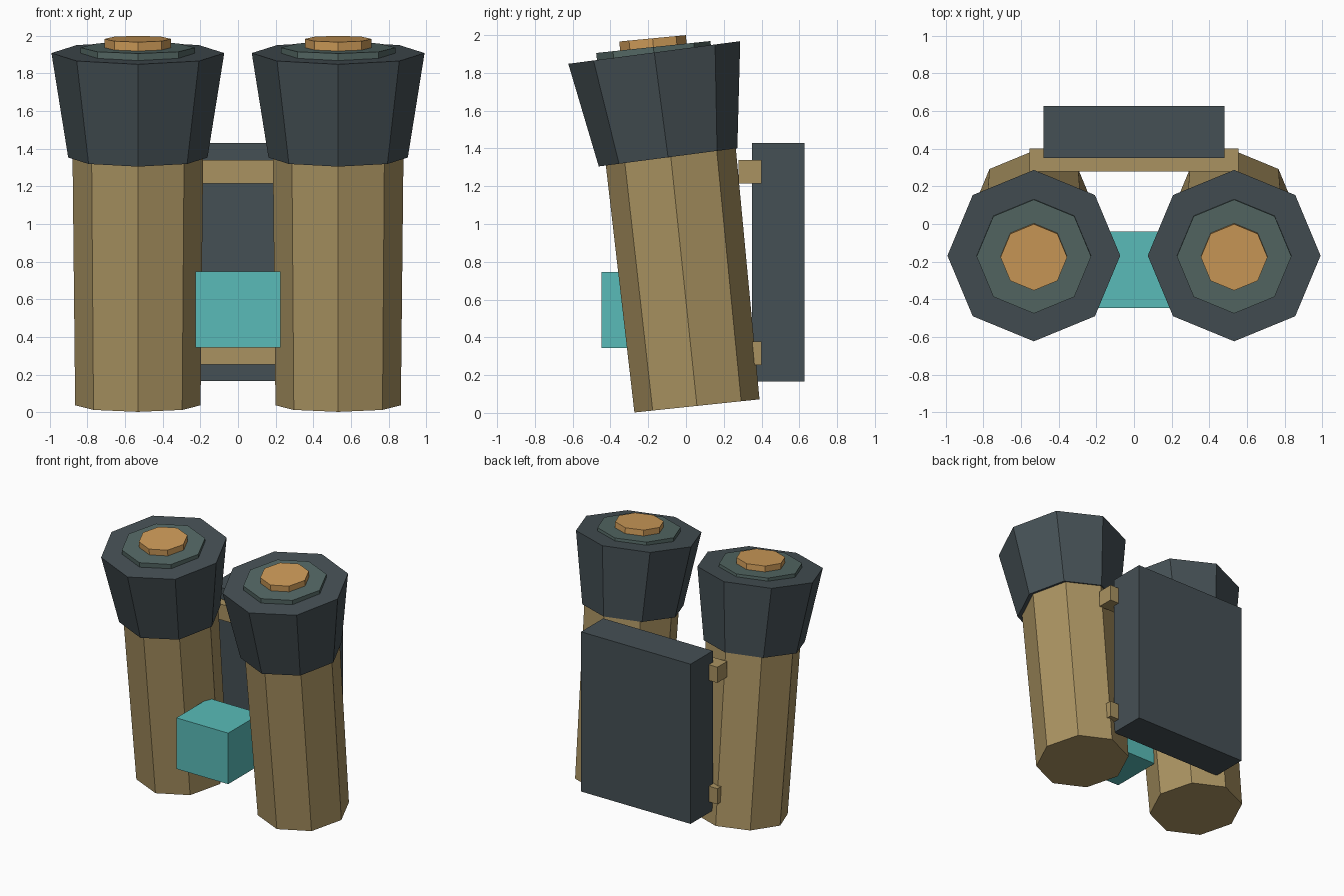
import bpy, bmesh
from mathutils import Vector, Matrix
from math import sin, cos, pi

if "Cube" in bpy.data.objects:
    bpy.data.objects.remove(bpy.data.objects["Cube"])


def material(name, rgb):
    m = bpy.data.materials.new(name)
    m.diffuse_color = (*rgb, 1)
    m.use_nodes = True
    m.node_tree.nodes["Principled BSDF"].inputs["Base Color"].default_value = m.diffuse_color
    return m


TAN = material("tan", (0.40, 0.29, 0.12))
SLATE = material("slate", (0.06, 0.08, 0.09))
GREEN = material("grey_green", (0.09, 0.14, 0.13))
ORANGE = material("orange", (0.62, 0.33, 0.10))
TEAL = material("teal", (0.10, 0.50, 0.48))


def finish(name, bm, mat):
    bmesh.ops.recalc_face_normals(bm, faces=bm.faces)
    me = bpy.data.meshes.new(name)
    bm.to_mesh(me)
    bm.free()
    me.materials.append(mat)
    ob = bpy.data.objects.new(name, me)
    bpy.context.collection.objects.link(ob)


def box(name, lo, hi, mat):
    lo, hi = Vector(lo), Vector(hi)
    bm = bmesh.new()
    bmesh.ops.create_cube(bm, size=1)
    bmesh.ops.scale(bm, vec=hi - lo, verts=bm.verts)
    bmesh.ops.translate(bm, vec=(lo + hi) / 2, verts=bm.verts)
    finish(name, bm, mat)


def frustum(name, x, start, end, r1, r2, mat):
    """Eight-sided frustum between two (y, z) points, leaning about x."""
    a, b = Vector((x, *start)), Vector((x, *end))
    d = b - a
    tilt = Vector((0, d.z, -d.y)).normalized()   # section direction in y-z
    bm = bmesh.new()
    rings = []
    for c, r in ((a, r1), (b, r2)):
        rings.append([bm.verts.new(c + r * (Vector((cos(t), 0, 0)) + tilt * sin(t)))
                      for t in (i * pi / 4 for i in range(8))])
    for i in range(8):
        j = (i + 1) % 8
        bm.faces.new((rings[0][i], rings[0][j], rings[1][j], rings[1][i]))
    bm.faces.new(rings[0])
    bm.faces.new(rings[1])
    finish(name, bm, mat)


# Leaning tubes with flared heads, rims and caps
for side, x in (("left", -0.532), ("right", 0.532)):
    frustum(side + "_tube", x, (0.058, 0.037), (-0.082, 1.37), 0.333, 0.347, TAN)
    frustum(side + "_head", x, (-0.095, 1.353), (-0.168, 1.908), 0.37, 0.459, SLATE)
    frustum(side + "_rim", x, (-0.166, 1.87), (-0.173, 1.937), 0.304, 0.304, GREEN)
    frustum(side + "_cap", x, (-0.171, 1.92), (-0.177, 1.983), 0.177, 0.177, ORANGE)

# Central block between the tubes
box("bridge_block", (-0.227, -0.447, 0.343), (0.227, -0.04, 0.747), TEAL)

# Back plate and the two bars holding it
box("back_plate", (-0.48, 0.35, 0.165), (0.48, 0.628, 1.43), SLATE)
for name, z in (("upper_bar", 1.277), ("lower_bar", 0.315)):
    box(name, (-0.555, 0.278, z - 0.062), (0.555, 0.4, z + 0.062), TAN)
